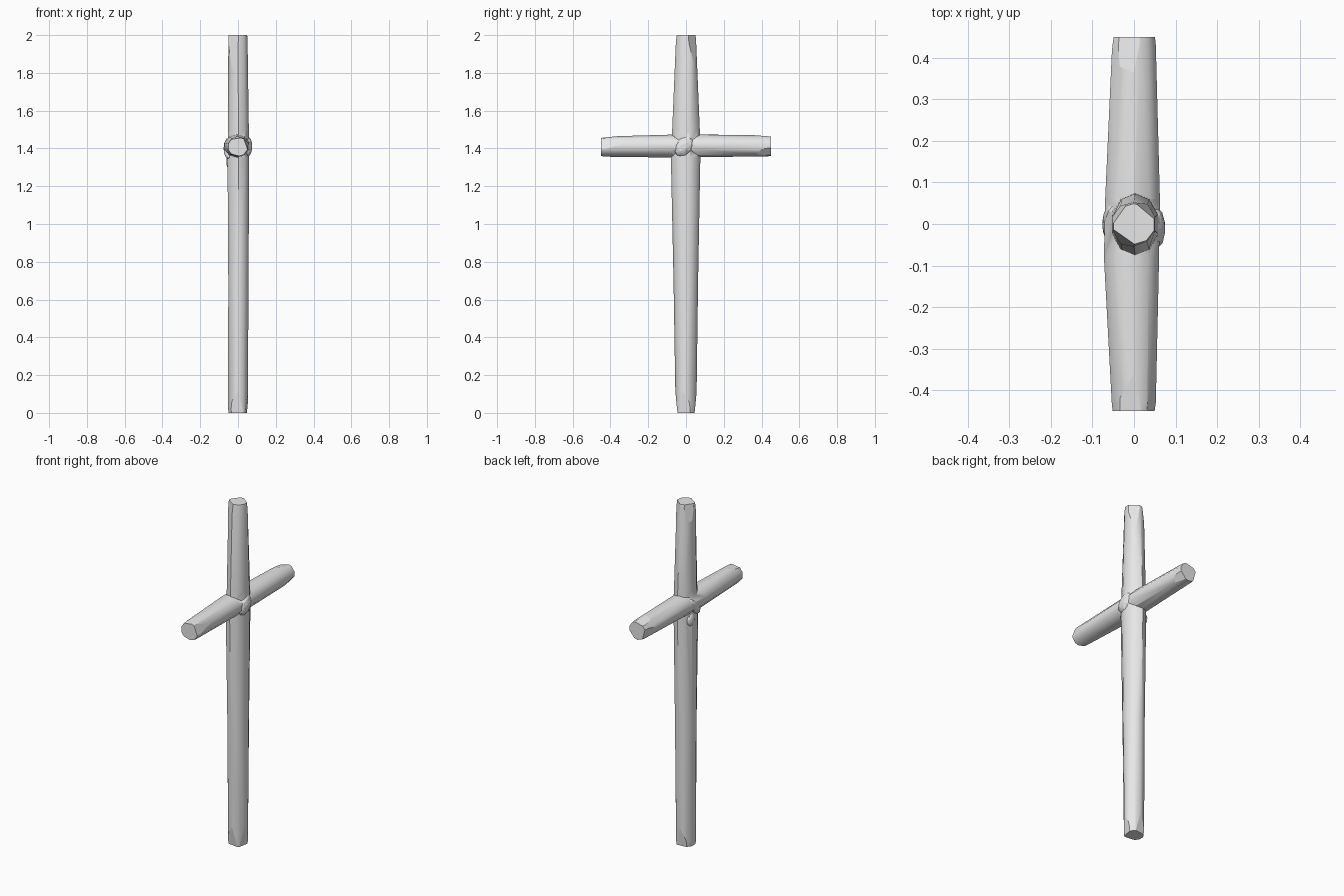
import bpy, bmesh, math
from mathutils import Vector, Matrix

cube = bpy.data.objects.get("Cube")
if cube:
    bpy.data.objects.remove(cube, do_unlink=True)

grey = bpy.data.materials.new("light_grey")
grey.use_nodes = True
colour = (0.8, 0.8, 0.8, 1)
grey.diffuse_color = colour
grey.node_tree.nodes["Principled BSDF"].inputs["Base Color"].default_value = colour
SIDES = 10


def make_object(name, bm):
    bmesh.ops.recalc_face_normals(bm, faces=bm.faces)
    mesh = bpy.data.meshes.new(name)
    bm.to_mesh(mesh)
    bm.free()
    mesh.materials.append(grey)
    obj = bpy.data.objects.new(name, mesh)
    bpy.context.collection.objects.link(obj)
    return obj


def beam(name, stations, place, chips):
    """Loft rings (height, a_min, a_max, b_min, b_max), then chip the ends."""
    bm = bmesh.new()
    rings = []
    for h, a0, a1, b0, b1 in stations:
        ring = []
        for i in range(SIDES):
            t = math.tau * (i + 0.5) / SIDES
            a = (a0 + a1) / 2 + (a1 - a0) / 2 * math.cos(t) * 1.04
            b = (b0 + b1) / 2 + (b1 - b0) / 2 * math.sin(t)
            ring.append(bm.verts.new(place(a, b, h)))
        rings.append(ring)
    for low, high in zip(rings, rings[1:]):
        for i in range(SIDES):
            j = (i + 1) % SIDES
            bm.faces.new((low[i], low[j], high[j], high[i]))
    bm.faces.new(rings[0][::-1])
    bm.faces.new(rings[-1])
    # Each chip slices a long sliver off one side of an end
    for end, angle, depth, slope in chips:
        h = stations[0][0] if end < 0 else stations[-1][0]
        t = math.radians(angle)
        a0, a1, b0, b1 = stations[0 if end < 0 else -1][1:]
        a, b = (a0 + a1) / 2, (b0 + b1) / 2
        point = place(a + depth * math.cos(t), b + depth * math.sin(t), h)
        normal = place(math.cos(t), math.sin(t), end * slope)
        cut = bmesh.ops.bisect_plane(
            bm, geom=bm.verts[:] + bm.edges[:] + bm.faces[:],
            plane_co=point, plane_no=normal, clear_outer=True)
        edges = [e for e in cut["geom_cut"] if isinstance(e, bmesh.types.BMEdge)]
        for e in edges:
            e.smooth = False
        bmesh.ops.holes_fill(bm, edges=edges, sides=0)
    return make_object(name, bm)


# Upright post, thickest at the crossing
upright = beam("upright", [
    (0.0, -0.05, 0.05, -0.053, 0.053),
    (0.02, -0.053, 0.053, -0.055, 0.055),
    (0.7, -0.052, 0.056, -0.066, 0.064),
    (1.35, -0.056, 0.06, -0.08, 0.076),
    (1.5, -0.053, 0.058, -0.073, 0.073),
    (1.98, -0.052, 0.051, -0.053, 0.053),
    (2.0, -0.05, 0.049, -0.049, 0.049),
], lambda a, b, h: Vector((a, b, h)), [
    (-1, 262, 0.041, 0.13), (-1, 350, 0.042, 0.12), (-1, 95, 0.043, 0.12),
    (1, 235, 0.039, 0.1), (1, 145, 0.041, 0.11), (1, 50, 0.041, 0.1),
])

# Crossbar running front to back
crossbar = beam("crossbar", [
    (-0.45, -0.052, 0.05, 1.357, 1.461),
    (-0.43, -0.054, 0.053, 1.356, 1.463),
    (-0.08, -0.073, 0.061, 1.352, 1.473),
    (0.06, -0.07, 0.063, 1.354, 1.474),
    (0.43, -0.053, 0.053, 1.358, 1.469),
    (0.45, -0.05, 0.051, 1.36, 1.466),
], lambda a, b, h: Vector((a, h, b)), [
    (-1, 98, 0.044, 0.13), (-1, 20, 0.044, 0.12), (-1, 255, 0.046, 0.1),
    (1, 105, 0.044, 0.13), (1, 195, 0.043, 0.12), (1, 320, 0.045, 0.12),
])


# Slanted ridges where the two beams grow together
def ridge(name, loc, size, tilt):
    bm = bmesh.new()
    bmesh.ops.create_icosphere(bm, subdivisions=2, radius=1)
    bm.transform(Matrix.Translation(loc) @ Matrix.Rotation(tilt, 4, 'X')
                 @ Matrix.Diagonal((*size, 1)))
    return make_object(name, bm)


joints = [ridge("left_joint", (0.05, -0.01, 1.41), (0.026, 0.045, 0.06), -0.7),
          ridge("right_joint", (-0.05, 0.0, 1.4), (0.027, 0.03, 0.07), -0.7),
          ridge("right_knot", (-0.045, 0.02, 1.33), (0.018, 0.03, 0.04), 0.2)]

# Join the pieces into one continuous surface
for part in [crossbar] + joints:
    mod = upright.modifiers.new("union", 'BOOLEAN')
    mod.operation = 'UNION'
    mod.solver = 'EXACT'
    mod.object = part
bpy.ops.object.select_all(action='DESELECT')
upright.select_set(True)
bpy.context.view_layer.objects.active = upright
for mod in list(upright.modifiers):
    bpy.ops.object.modifier_apply(modifier=mod.name)
for part in [crossbar] + joints:
    bpy.data.objects.remove(part, do_unlink=True)
upright.name = "cross"
bpy.ops.object.shade_smooth_by_angle(angle=math.radians(40))
